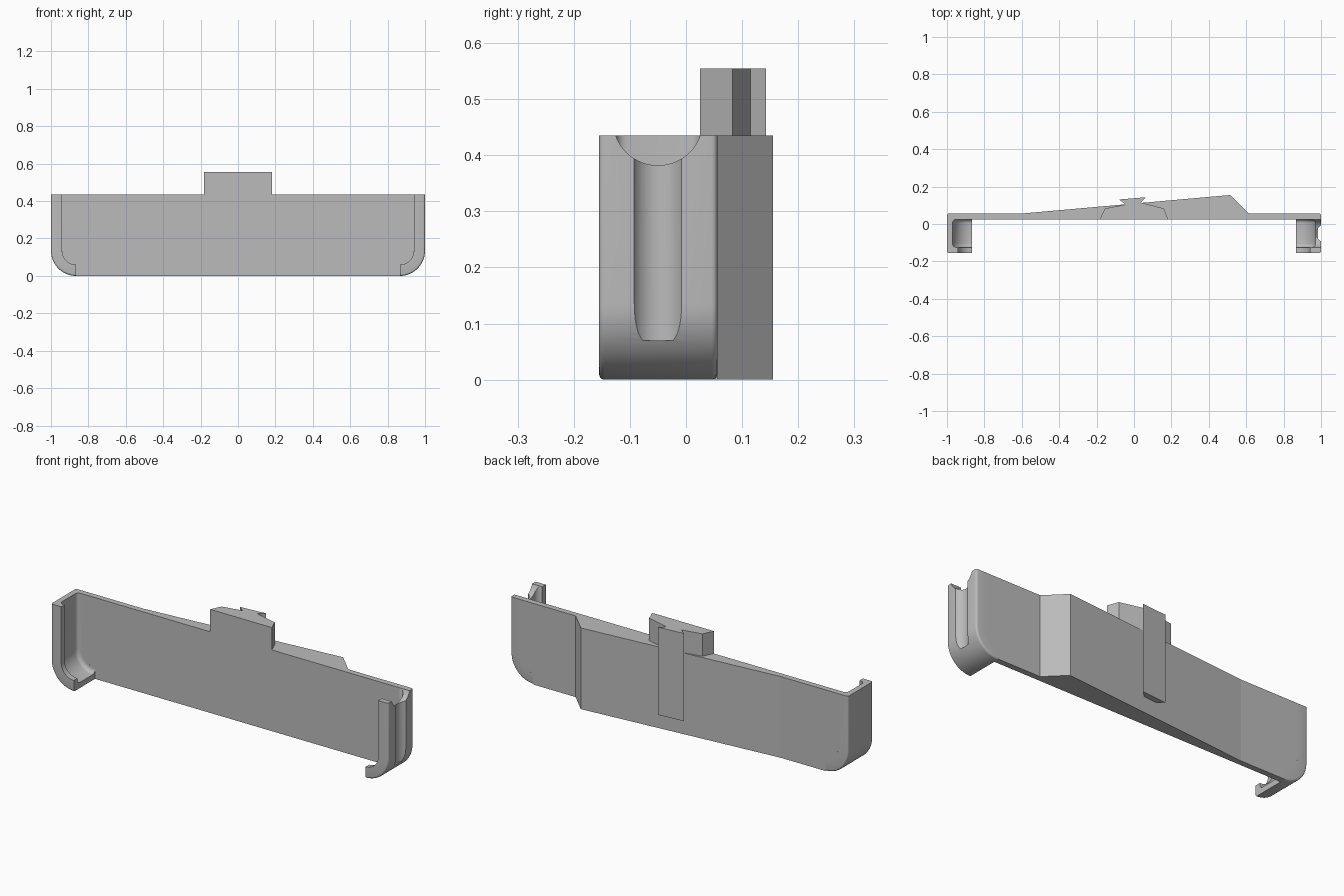
import bpy, bmesh
from math import cos, sin, pi, radians
from mathutils import Matrix

if "Cube" in bpy.data.objects:
    bpy.data.objects.remove(bpy.data.objects["Cube"])

grey = bpy.data.materials.new("plain grey")
grey.use_nodes = True
COLOUR = (0.5, 0.5, 0.5, 1)
grey.diffuse_color = COLOUR
grey.node_tree.nodes["Principled BSDF"].inputs["Base Color"].default_value = COLOUR

TOP, FRONT, BACK = 0.435, 0.025, 0.056   # plate height and faces
LIP = -0.155                             # front of the end channels
R, WALL, LIP_W = 0.135, 0.03, 0.06       # corner radius, wall, lip width


def make_object(name, bm):
    bmesh.ops.recalc_face_normals(bm, faces=bm.faces)
    mesh = bpy.data.meshes.new(name)
    bm.to_mesh(mesh)
    bm.free()
    mesh.materials.append(grey)
    ob = bpy.data.objects.new(name, mesh)
    bpy.context.collection.objects.link(ob)
    return ob


def prism(name, points, vector):
    """Extrude a closed outline of 3D points along a vector."""
    bm = bmesh.new()
    face = bm.faces.new([bm.verts.new(p) for p in points])
    ext = bmesh.ops.extrude_face_region(bm, geom=[face])
    moved = [v for v in ext["geom"] if isinstance(v, bmesh.types.BMVert)]
    bmesh.ops.translate(bm, verts=moved, vec=vector)
    return make_object(name, bm)


def upright(name, outline, z0, z1):
    return prism(name, [(x, y, z0) for x, y in outline], (0, 0, z1 - z0))


def arc(cx, cy, r, a0, a1, n):
    return [(cx + r * cos(radians(a0 + (a1 - a0) * i / n)),
             cy + r * sin(radians(a0 + (a1 - a0) * i / n))) for i in range(n + 1)]


def smooth(ob):
    bpy.ops.object.select_all(action="DESELECT")
    ob.select_set(True)
    bpy.context.view_layer.objects.active = ob
    bpy.ops.object.shade_smooth_by_angle(angle=radians(30))


# Main plate, fitted between the curved end channels
half = [(1 - R, 0)] + arc(1 - R, R, R - LIP_W, -90, 0, 12) + [(1 - LIP_W, TOP)]
outline = half + [(-x, z) for x, z in reversed(half)]
prism("back_plate", [(x, FRONT, z) for x, z in outline], (0, BACK - FRONT, 0))

# Wedge behind the plate
upright("back_wedge", [(-0.6, BACK), (0.615, BACK), (0.515, 0.155)], 0, TOP)

# Raised tab and the dovetail rail running down the wedge
upright("top_tab", [(-0.183, FRONT), (0.183, FRONT), (0.16, 0.083),
                    (0.035, 0.115), (-0.045, 0.104), (-0.155, 0.083)], TOP, 0.555)
upright("dovetail_rail", [(-0.045, 0.1), (0.035, 0.11), (0.035, 0.115),
                          (0.065, 0.143), (-0.08, 0.131), (-0.045, 0.104)], 0.085, 0.555)

# End channel section: (depth from the outer face, y), with rounded corners
e, f = 0.01, 0.02
section = (arc(e, BACK - e, e, 90, 180, 4) + arc(e, LIP + e, e, 180, 270, 4)
           + [(LIP_W, LIP), (LIP_W, LIP + WALL)]
           + arc(WALL + f, LIP + WALL + f, f, 270, 180, 5)
           + arc(WALL + f, FRONT - f, f, 180, 90, 5)
           + [(LIP_W, FRONT), (LIP_W, BACK)])


def end_channel(name, side):
    # Sweep the section down the end and round the bottom corner
    bm = bmesh.new()
    rings = []
    for i in range(-1, 17):
        a = pi / 2 * max(i, 0) / 16
        ring = []
        for d, y in section:
            x = 1 - R + (R - d) * cos(a)
            z = TOP if i < 0 else R - (R - d) * sin(a)
            ring.append(bm.verts.new((side * x, y, z)))
        rings.append(ring)
    n = len(section)
    for a, b in zip(rings, rings[1:]):
        for j in range(n):
            k = (j + 1) % n
            bm.faces.new((a[j], a[k], b[k], b[j]))
    bm.faces.new(rings[0])
    bm.faces.new(rings[-1])
    return make_object(name, bm)


def cylinder(name, radius, depth, matrix):
    bm = bmesh.new()
    bmesh.ops.create_cone(bm, cap_ends=True, segments=64, radius1=radius,
                          radius2=radius, depth=depth, matrix=matrix)
    ob = make_object(name, bm)
    ob.hide_render = True
    return ob


right_channel = end_channel("right_end_channel", -1)
left_channel = end_channel("left_end_channel", 1)

# Finger groove and round scoop cut in the left end
cutters = [
    cylinder("groove_cutter", 0.048, 0.5, Matrix.Translation((1.0228, -0.05, 0.32))),
    cylinder("scoop_cutter", 0.08, 0.2,
             Matrix.Translation((1.04, -0.05, 0.462)) @ Matrix.Rotation(pi / 2, 4, "Y")),
]
bpy.context.view_layer.objects.active = left_channel
for cutter in cutters:
    mod = left_channel.modifiers.new("cut", "BOOLEAN")
    mod.operation, mod.solver, mod.object = "DIFFERENCE", "EXACT", cutter
    bpy.ops.object.modifier_apply(modifier=mod.name)
    bpy.data.objects.remove(cutter)

for channel in (right_channel, left_channel):
    smooth(channel)
